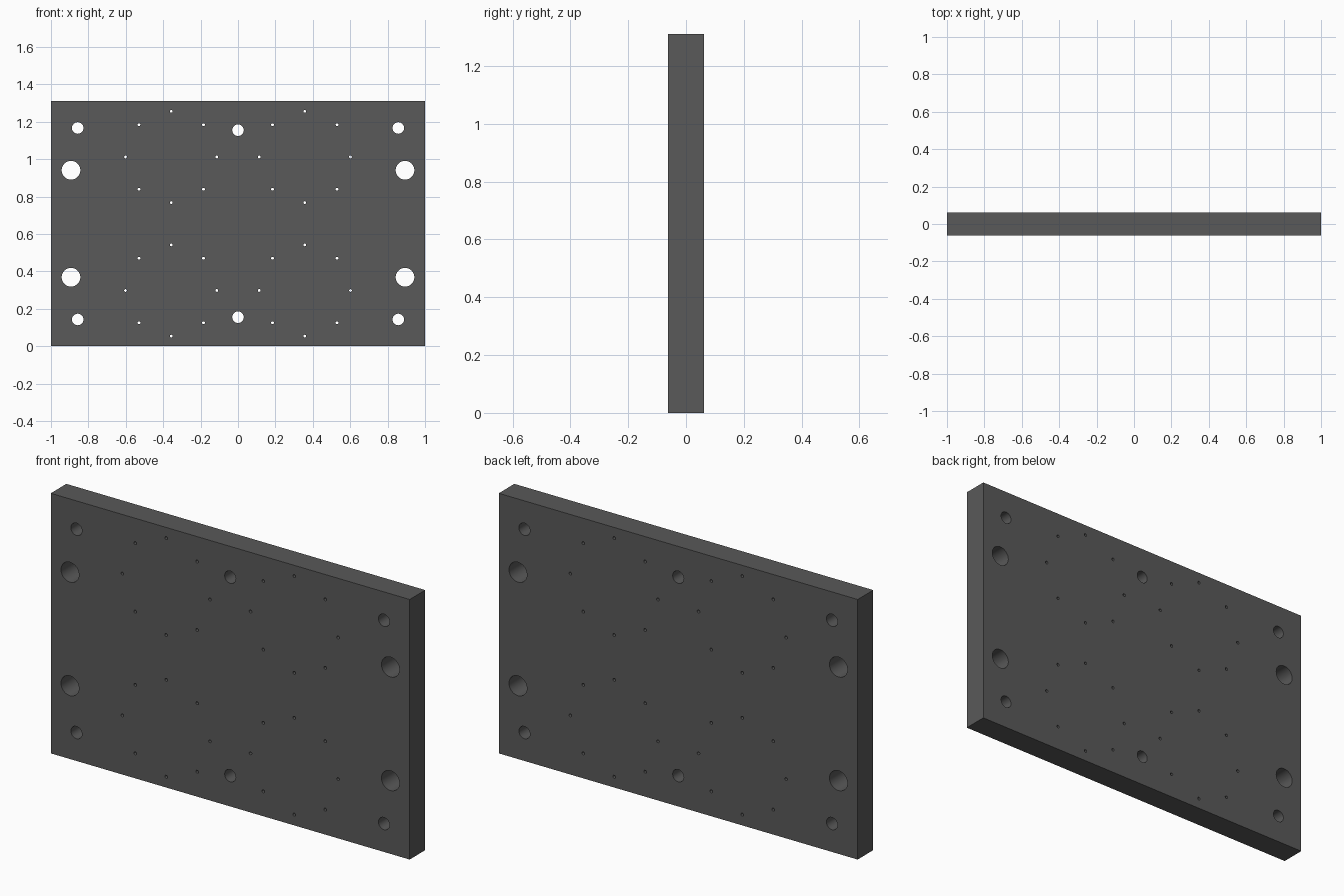
import bpy, bmesh
from math import cos, sin, tau, radians

if "Cube" in bpy.data.objects:
    bpy.data.objects.remove(bpy.data.objects["Cube"])

WIDTH, HEIGHT, DEPTH = 2.0, 1.31, 0.124
MID = HEIGHT / 2

bm = bmesh.new()


def loop(points):
    """Add a closed outline on the front face."""
    vs = [bm.verts.new((x, -DEPTH / 2, z)) for x, z in points]
    for a, b in zip(vs, vs[1:] + vs[:1]):
        bm.edges.new((a, b))


def hole(x, z, r, sides=32):
    loop([(x + r * cos(tau * i / sides), z + r * sin(tau * i / sides))
          for i in range(sides)])


# Plate outline
loop([(-WIDTH / 2, 0), (WIDTH / 2, 0), (WIDTH / 2, HEIGHT), (-WIDTH / 2, HEIGHT)])

for sz in (-1, 1):
    # Centre dowel holes
    hole(0, MID + sz * 0.5, 0.031)
    for sx in (-1, 1):
        # Corner holes and large side holes
        hole(sx * 0.857, MID + sz * 0.512, 0.031)
        hole(sx * 0.893, MID + sz * 0.286, 0.05, 48)
        # Bolt circle of eight small holes
        for k in range(8):
            a = tau * k / 8
            hole(sx * 0.357 + 0.244 * cos(a), MID + sz * 0.357 + 0.244 * sin(a),
                 0.0075, 16)

# Fill around the holes, then extrude to thickness
bmesh.ops.triangle_fill(bm, use_beauty=True, use_dissolve=False, edges=bm.edges[:])
ext = bmesh.ops.extrude_face_region(bm, geom=bm.faces[:], use_keep_orig=True)
bmesh.ops.translate(bm, vec=(0, DEPTH, 0),
                    verts=[g for g in ext["geom"] if isinstance(g, bmesh.types.BMVert)])
bmesh.ops.recalc_face_normals(bm, faces=bm.faces[:])

mesh = bpy.data.meshes.new("mounting_plate")
bm.to_mesh(mesh)
bm.free()
plate = bpy.data.objects.new("mounting_plate", mesh)
bpy.context.collection.objects.link(plate)

# Dark grey finish
mat = bpy.data.materials.new("dark_grey")
mat.diffuse_color = (0.1, 0.1, 0.1, 1)
mat.use_nodes = True
mat.node_tree.nodes["Principled BSDF"].inputs["Base Color"].default_value = mat.diffuse_color
mesh.materials.append(mat)

# Round hole walls, crisp edges
bpy.context.view_layer.objects.active = plate
plate.select_set(True)
bpy.ops.object.shade_smooth_by_angle(angle=radians(30))
